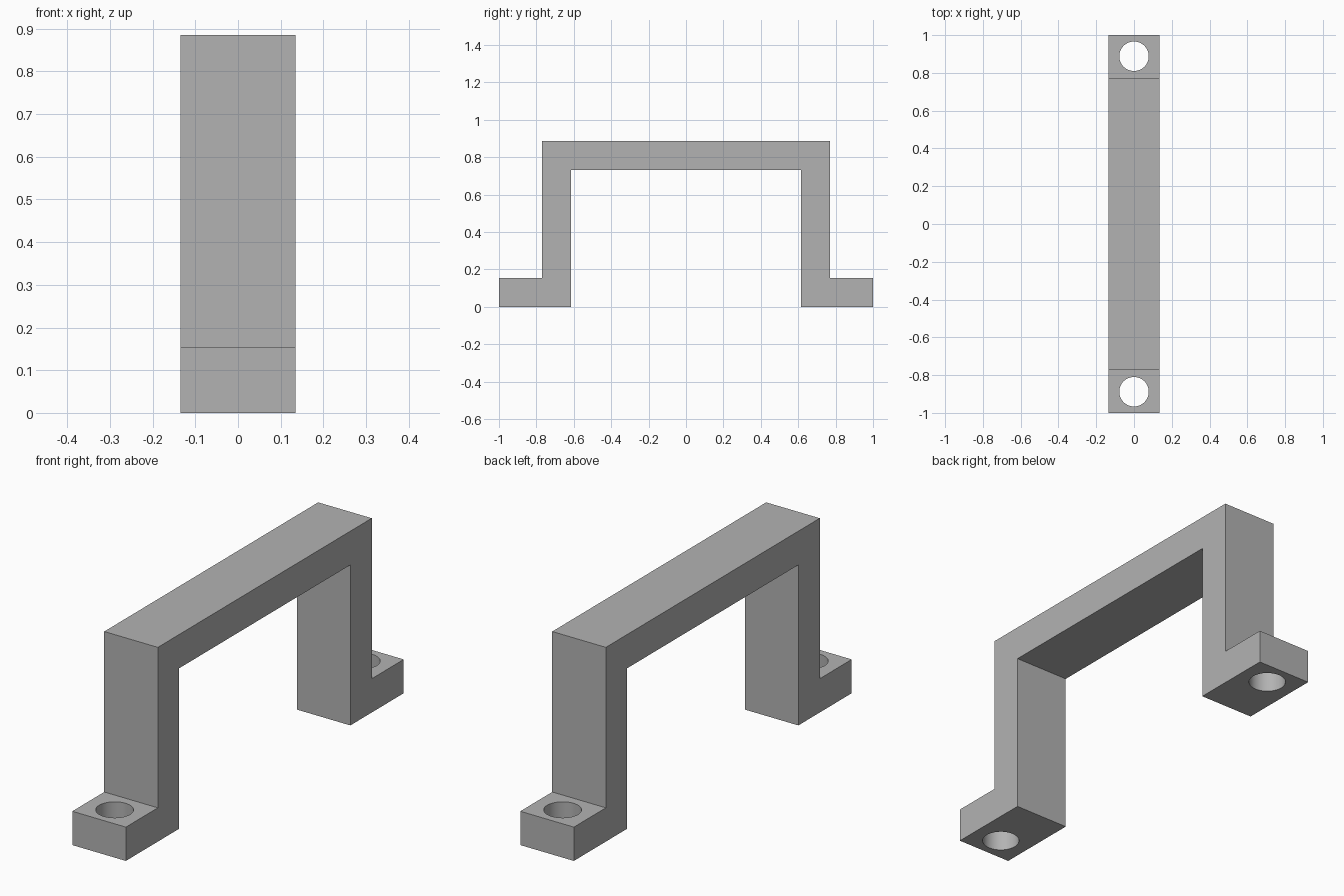
import bpy
import bmesh
from mathutils import Matrix

cube = bpy.data.objects.get("Cube")
if cube:
    bpy.data.objects.remove(cube, do_unlink=True)

WIDTH, HEIGHT, THICK = 0.27, 0.885, 0.154
LEG_OUT = 0.77
LEG_IN = LEG_OUT - THICK
HOLE_Y, HOLE_R = 0.888, 0.078

grey = bpy.data.materials.new("plain grey")
grey.use_nodes = True
colour = (0.45, 0.45, 0.45, 1)
grey.diffuse_color = colour
grey.node_tree.nodes["Principled BSDF"].inputs["Base Color"].default_value = colour


def add_object(name, bm):
    bmesh.ops.recalc_face_normals(bm, faces=bm.faces)
    mesh = bpy.data.meshes.new(name)
    bm.to_mesh(mesh)
    bm.free()
    mesh.materials.append(grey)
    obj = bpy.data.objects.new(name, mesh)
    bpy.context.collection.objects.link(obj)
    return obj


# Handle: half profile mirrored in y, extruded across the width
half = [(LEG_IN, HEIGHT - THICK), (LEG_IN, 0), (1, 0), (1, THICK),
        (LEG_OUT, THICK), (LEG_OUT, HEIGHT)]
profile = half + [(-y, z) for y, z in reversed(half)]
bm = bmesh.new()
face = bm.faces.new([bm.verts.new((-WIDTH / 2, y, z)) for y, z in profile])
side = bmesh.ops.extrude_face_region(bm, geom=[face])
bmesh.ops.translate(bm, vec=(WIDTH, 0, 0),
                    verts=[v for v in side["geom"] if isinstance(v, bmesh.types.BMVert)])
handle = add_object("bracket_handle", bm)

# Screw holes through both feet
bm = bmesh.new()
for sign in (-1, 1):
    bmesh.ops.create_cone(bm, cap_ends=True, segments=64, radius1=HOLE_R, radius2=HOLE_R,
                          depth=THICK * 2,
                          matrix=Matrix.Translation((0, sign * HOLE_Y, THICK / 2)))
cutter = add_object("screw_hole_cutter", bm)
cutter.hide_render = True
cutter.hide_viewport = True
cut = handle.modifiers.new("screw_holes", "BOOLEAN")
cut.operation = "DIFFERENCE"
cut.solver = "EXACT"
cut.object = cutter

# Apply the cut, then smooth only the hole walls
bpy.context.view_layer.objects.active = handle
handle.select_set(True)
bpy.ops.object.modifier_apply(modifier=cut.name)
bpy.data.objects.remove(cutter, do_unlink=True)
bpy.ops.object.shade_smooth_by_angle()
